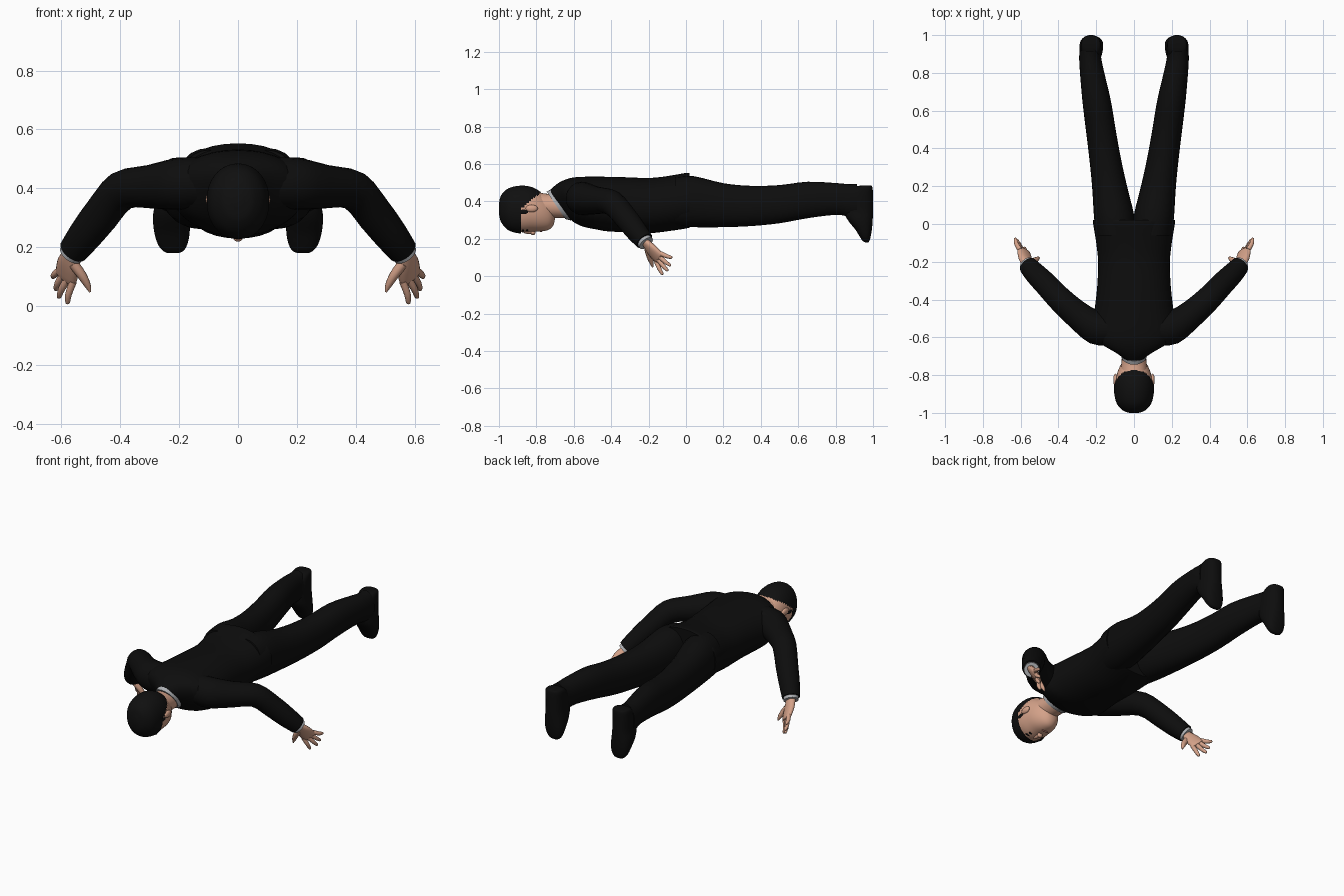
import bpy, bmesh, math
from mathutils import Vector as V

if "Cube" in bpy.data.objects:
    bpy.data.objects.remove(bpy.data.objects["Cube"])


def material(name, rgb):
    m = bpy.data.materials.new(name)
    m.diffuse_color = (*rgb, 1)
    m.use_nodes = True
    m.node_tree.nodes["Principled BSDF"].inputs["Base Color"].default_value = m.diffuse_color
    return m


SUIT = material("suit_black", (0.004, 0.004, 0.004))
HAIR = material("hair_black", (0.005, 0.005, 0.005))
SKIN = material("skin", (0.66, 0.36, 0.25))
SHIRT = material("shirt_grey", (0.42, 0.43, 0.45))
LIPS = material("lips", (0.45, 0.18, 0.14))


def densify(rings, k):
    """Catmull-Rom interpolation between (centre, u, v) rings."""
    out = []
    last = len(rings) - 1
    for i in range(last):
        a, b, c, d = (rings[max(0, min(last, i + j))] for j in (-1, 0, 1, 2))
        for s in range(k):
            t = s / k
            out.append(tuple(
                0.5 * (2 * q + (r - p) * t + (2 * p - 5 * q + 4 * r - w) * t * t
                       + (3 * q - p - 3 * r + w) * t ** 3)
                for p, q, r, w in zip(a, b, c, d)))
    out.append(rings[-1])
    return out


def loft(name, rings, mat, n=24, power=2.0, k=3, mirror=False, cap=True, keep=None):
    """Skin closed superellipse sections; keep() filters faces by centre."""
    bm = bmesh.new()
    loops = []
    for c, u, v in densify(rings, k):
        loop = []
        for i in range(n):
            a = 2 * math.pi * i / n
            ca, sa = math.cos(a), math.sin(a)
            f = (abs(ca) ** power + abs(sa) ** power) ** (-1 / power)
            loop.append(bm.verts.new(c + u * ca * f + v * sa * f))
        loops.append(loop)
    for p, q in zip(loops, loops[1:]):
        for i in range(n):
            j = (i + 1) % n
            bm.faces.new((p[i], p[j], q[j], q[i]))
    if cap:
        bm.faces.new(loops[0][::-1])
        bm.faces.new(loops[-1])
    bmesh.ops.recalc_face_normals(bm, faces=bm.faces)
    if keep:
        bad = [f for f in bm.faces if not keep(f.calc_center_median())]
        bmesh.ops.delete(bm, geom=bad, context='FACES')
    return finish(name, bm, mat, mirror)


def finish(name, bm, mat, mirror):
    me = bpy.data.meshes.new(name)
    bm.to_mesh(me)
    bm.free()
    me.materials.append(mat)
    ob = bpy.data.objects.new(name, me)
    bpy.context.collection.objects.link(ob)
    if mirror:
        ob.modifiers.new("mirror", 'MIRROR').use_clip = False
    bpy.ops.object.select_all(action='DESELECT')
    ob.select_set(True)
    bpy.context.view_layer.objects.active = ob
    bpy.ops.object.shade_smooth_by_angle(angle=math.radians(50))
    return ob


def section(y_top, z_top, y_bot, z_bot, hx, cx=0.0):
    """Section spanning two points in the side plane, with half width hx."""
    a, b = V((cx, y_top, z_top)), V((cx, y_bot, z_bot))
    return ((a + b) / 2, V((hx, 0, 0)), (a - b) / 2)


def tube(name, pts, mat, n=16, **kw):
    """Round tube through (x, y, z, radius) points."""
    rings = []
    for i, p in enumerate(pts):
        d = V(pts[min(i + 1, len(pts) - 1)][:3]) - V(pts[max(i - 1, 0)][:3])
        u = d.cross(V((0.3, -0.3, 1))).normalized()
        v = d.cross(u).normalized()
        rings.append((V(p[:3]), u * p[3], v * p[3]))
    return loft(name, rings, mat, n=n, **kw)


def blob(name, loc, size, mat, mirror=False):
    bm = bmesh.new()
    bmesh.ops.create_uvsphere(bm, u_segments=14, v_segments=8, radius=1)
    bmesh.ops.scale(bm, vec=V(size), verts=bm.verts)
    bmesh.ops.translate(bm, vec=V(loc), verts=bm.verts)
    return finish(name, bm, mat, mirror)


# Jacket body
loft("jacket", [section(*s) for s in (
    (-.73, .455, -.62, .305, .068), (-.70, .485, -.595, .285, .12),
    (-.66, .51, -.55, .265, .195), (-.60, .528, -.48, .25, .225),
    (-.50, .532, -.42, .24, .21), (-.35, .53, -.32, .235, .195),
    (-.20, .525, -.20, .23, .19), (-.10, .535, -.10, .24, .20),
    (0, .552, 0, .255, .216), (.02, .55, .02, .26, .217))],
    SUIT, n=32, power=2.2)

# Trouser legs
loft("trouser_leg", [section(y, zt, y, zb, (xo - xi) / 2, (xo + xi) / 2)
                     for y, zt, zb, xi, xo in (
    (-.06, .53, .27, -.005, .20), (.04, .535, .262, -.002, .212),
    (.20, .497, .262, .037, .222), (.35, .483, .268, .07, .237),
    (.50, .487, .283, .097, .255), (.65, .505, .31, .122, .273),
    (.80, .498, .328, .157, .286), (.87, .492, .318, .172, .29),
    (.915, .494, .308, .177, .289))], SUIT, power=2.2, mirror=True)

# Shoes with toes pointing down
loft("shoe", [section(1.0 - s, z, y, z, hx, cx) for z, y, s, hx, cx in (
    (.485, .945, .012, .035, .228), (.475, .90, .003, .05, .228),
    (.42, .85, 0, .055, .228), (.35, .845, 0, .056, .227),
    (.30, .865, .002, .062, .227), (.25, .905, .006, .06, .224),
    (.21, .93, .013, .05, .222), (.188, .945, .02, .035, .22),
    (.18, .96, .027, .018, .22))], SUIT, power=2.5, mirror=True)

# Sleeves, cuffs
tube("sleeve", ((.10, -.56, .42, .085), (.20, -.55, .415, .088),
                (.30, -.48, .405, .074), (.395, -.395, .392, .067),
                (.465, -.32, .31, .063), (.52, -.265, .24, .058),
                (.56, -.222, .188, .05)), SUIT, n=20, mirror=True)
tube("shirt_cuff", ((.545, -.238, .207, .043), (.567, -.213, .176, .043)),
     SHIRT, mirror=True)

# Hands: flat palm, four fanned fingers and a thumb
normal = V((-.85, .5, .2)).normalized()
palm = []
for a, b, t in (((.583, -.205, .195), (.545, -.225, .165), .024),
                ((.605, -.17, .165), (.545, -.20, .12), .022),
                ((.614, -.13, .125), (.555, -.16, .072), .017),
                ((.612, -.122, .115), (.562, -.15, .07), .011)):
    a, b = V(a), V(b)
    palm.append(((a + b) / 2, (a - b) / 2, normal * t))
loft("palm", palm, SKIN, n=16, power=2.4, mirror=True)
for i, (knuckle, tip) in enumerate((
        ((.56, -.16, .083), (.58, -.125, .008)),
        ((.577, -.152, .095), (.610, -.097, .028)),
        ((.593, -.143, .107), (.620, -.082, .055)),
        ((.605, -.135, .121), (.630, -.074, .098)))):
    k, t = V(knuckle), V(tip)
    mid = k.lerp(t, .55) + normal * -.005
    tube(f"finger_{i + 1}", ((*k, .0135), (*mid, .0115), (*k.lerp(t, .93), .008),
                             (*t, .003)), SKIN, n=10, mirror=True)
tube("thumb", ((.56, -.205, .145, .018), (.53, -.195, .105, .016),
               (.51, -.183, .07, .011), (.502, -.178, .048, .004)),
     SKIN, n=10, mirror=True)

# Head and neck
head = [(-.998, .375, .345, .012), (-.985, .425, .295, .05),
        (-.945, .462, .252, .085), (-.88, .476, .235, .099),
        (-.82, .468, .238, .096), (-.77, .44, .24, .082),
        (-.73, .41, .25, .06), (-.708, .38, .275, .035), (-.70, .35, .31, .012)]
loft("head", [section(y, zt, y, zb, hx) for y, zt, zb, hx in head],
     SKIN, n=36, power=2.1, k=4)
loft("neck", [section(-.80, .45, -.76, .31, .07), section(-.735, .44, -.66, .31, .064),
              section(-.69, .45, -.60, .31, .066)], SKIN)

# Hair shell: covers crown and back of the skull, leaving face and nape bare


def hair_area(c):
    return c.y < -.885 + max(0, c.z - .36) * 1.25


loft("hair", [section(y - .003, zt + .008, y - .003, zb - .007, hx + .007)
              for y, zt, zb, hx in head], HAIR, n=64, power=2.1, k=10, keep=hair_area)
# Sideburn in front of the ear
blob("sideburn", (.091, -.868, .345), (.012, .032, .016), HAIR, True)

# Shirt collar band around the neck
loft("shirt_collar", [section(-.745, .452, -.645, .305, .068),
                      section(-.725, .463, -.615, .298, .073)], SHIRT, n=28)

# Facial features
blob("ear", (.098, -.825, .362), (.012, .033, .02), SKIN, True)
blob("nose_bridge", (0, -.84, .238), (.011, .032, .012), SKIN)
blob("nose_tip", (0, -.818, .233), (.017, .013, .014), SKIN)
blob("eye", (.037, -.85, .246), (.015, .006, .006), HAIR, True)
blob("eyebrow", (.038, -.872, .245), (.021, .005, .006), HAIR, True)
blob("mouth", (0, -.775, .241), (.024, .006, .006), LIPS)
